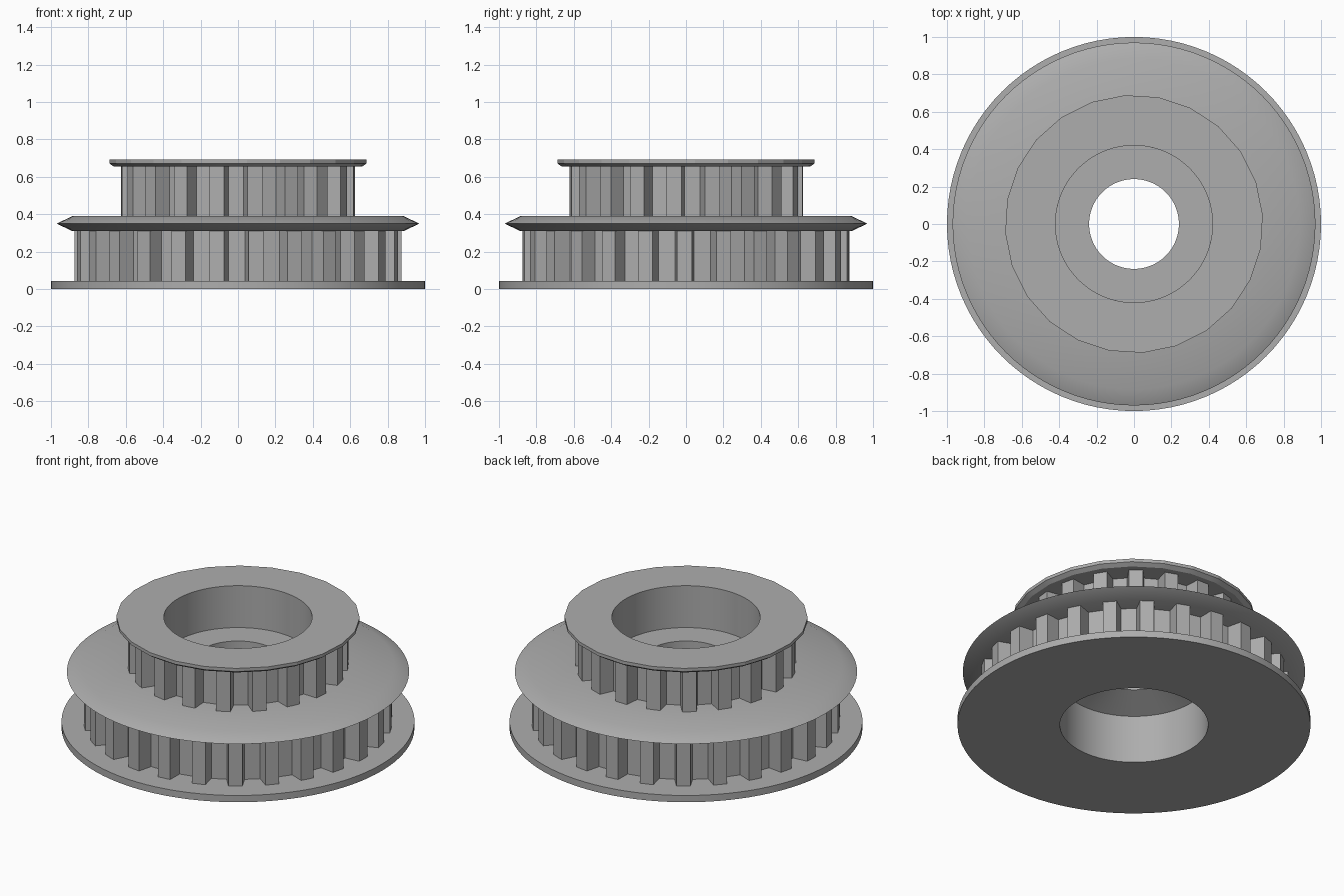
import bpy
import bmesh
from math import cos, sin, pi, radians

cube = bpy.data.objects.get("Cube")
if cube:
    bpy.data.objects.remove(cube, do_unlink=True)

GREY = (0.42, 0.42, 0.42, 1.0)
grey = bpy.data.materials.new("plain_grey")
grey.use_nodes = True
grey.diffuse_color = GREY
grey.node_tree.nodes["Principled BSDF"].inputs["Base Color"].default_value = GREY

BORE = 0.42
SEGMENTS = 96


def finish(name, bm, angle):
    """Turn a bmesh into a shaded grey object."""
    bmesh.ops.recalc_face_normals(bm, faces=bm.faces)
    mesh = bpy.data.meshes.new(name)
    bm.to_mesh(mesh)
    bm.free()
    mesh.materials.append(grey)
    obj = bpy.data.objects.new(name, mesh)
    bpy.context.collection.objects.link(obj)
    bpy.ops.object.select_all(action="DESELECT")
    obj.select_set(True)
    bpy.context.view_layer.objects.active = obj
    bpy.ops.object.shade_smooth_by_angle(angle=radians(angle))
    return obj


def stack_loops(bm, loops, closed):
    """Join matching rings of points with quads."""
    rings = [[bm.verts.new(p) for p in loop] for loop in loops]
    pairs = list(zip(rings, rings[1:]))
    if closed:
        pairs.append((rings[-1], rings[0]))
    for a, b in pairs:
        for i in range(len(a)):
            j = (i + 1) % len(a)
            bm.faces.new((a[i], a[j], b[j], b[i]))
    return rings


def lathe(name, profile, sides=0, phase=0.0, angle=30):
    """Spin a closed (radius, height) profile; sides makes the rim a polygon."""
    bm = bmesh.new()
    loops = []
    for r, z in profile:
        loop = []
        for i in range(SEGMENTS):
            t = 2 * pi * i / SEGMENTS
            k = 1.0
            if sides and r > BORE:
                step = 2 * pi / sides
                k = cos(step / 2) / cos(t % step - step / 2)
            loop.append((r * k * cos(t + phase), r * k * sin(t + phase), z))
        loops.append(loop)
    stack_loops(bm, loops, True)
    return finish(name, bm, angle)


def toothed_wheel(name, teeth, tip_r, root_r, tip_half, root_half, centre, z0, z1):
    """Extrude a ring of tapered teeth; angles are in degrees."""
    corners = ((root_r, -root_half), (tip_r, -tip_half),
               (tip_r, tip_half), (root_r, root_half))
    outline = []
    for n in range(teeth):
        for r, a in corners:
            t = radians(centre + a + 360 * n / teeth)
            outline.append((r * cos(t), r * sin(t)))
    bm = bmesh.new()
    stack_loops(bm, [[(x, y, z) for x, y in outline] for z in (z0, z1)], False)
    return finish(name, bm, 5)


# Flat bottom flange
lathe("bottom_flange", [(BORE, 0), (1, 0), (1, 0.042), (BORE, 0.042)])

# Large toothed wheel
toothed_wheel("lower_teeth", 26, 0.875, 0.785, 2.6, 3.7, -83.65, 0.04, 0.315)

# Middle flange with a knife-edged rim
lathe("middle_flange", [(BORE, 0.31), (0.885, 0.31), (0.97, 0.35),
                        (0.885, 0.39), (BORE, 0.39)])

# Small toothed wheel
toothed_wheel("upper_teeth", 19, 0.625, 0.535, 3.7, 5.1, -81.65, 0.385, 0.665)

# Faceted top flange, chamfered underneath
lathe("top_flange", [(BORE, 0.655), (0.665, 0.655), (0.69, 0.672),
                     (0.69, 0.692), (BORE, 0.692)],
      sides=24, phase=radians(4), angle=12)

# Bore lining with the inner web, coned below and flat above
lathe("bore_lining", [(0.5, 0.03), (BORE, 0.03), (BORE, 0.30), (0.24, 0.37),
                      (0.24, 0.43), (BORE, 0.43), (BORE, 0.67), (0.5, 0.67)], angle=20)
